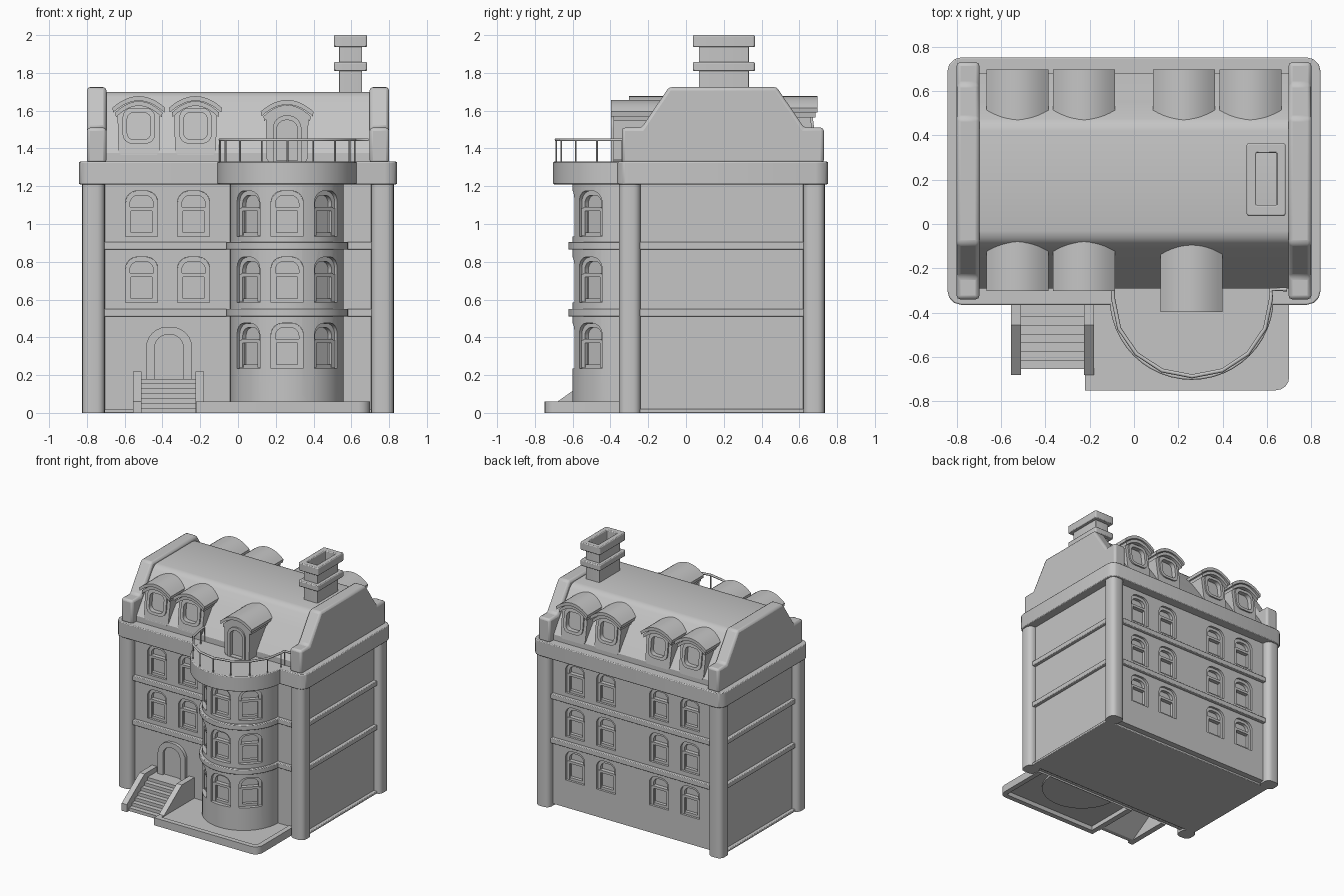
import bpy, bmesh
from math import sin, cos, pi, radians
from mathutils import Matrix, Vector

if "Cube" in bpy.data.objects:
    bpy.data.objects.remove(bpy.data.objects["Cube"])

stone = bpy.data.materials.new("plain_grey")
stone.use_nodes = True
GREY = (0.56, 0.56, 0.56, 1)
stone.diffuse_color = GREY
stone.node_tree.nodes["Principled BSDF"].inputs["Base Color"].default_value = GREY
made = []

AXES = {"x": lambda a, b, t: (t, a, b),
        "y": lambda a, b, t: (a, t, b),
        "z": lambda a, b, t: (a, b, t)}


def prism(bm, outline, axis, t0, t1, mat=Matrix(), hole=None):
    """Extrude an outline along an axis, optionally as a ring around a hole."""
    put = AXES[axis]

    def loop(pts, t):
        return [bm.verts.new(mat @ Vector(put(a, b, t))) for a, b in pts]
    n = len(outline)
    lo, hi = loop(outline, t0), loop(outline, t1)
    faces = []
    if hole:
        hlo, hhi = loop(hole, t0), loop(hole, t1)
    else:
        faces += [bm.faces.new(lo), bm.faces.new(hi)]
    for i in range(n):
        j = (i + 1) % n
        faces.append(bm.faces.new((lo[i], lo[j], hi[j], hi[i])))
        if hole:
            faces += [bm.faces.new((hlo[i], hlo[j], hhi[j], hhi[i])),
                      bm.faces.new((lo[i], lo[j], hlo[j], hlo[i])),
                      bm.faces.new((hi[i], hi[j], hhi[j], hhi[i]))]
    bmesh.ops.recalc_face_normals(bm, faces=faces)


def rect(x0, x1, y0, y1):
    return [(x0, y0), (x1, y0), (x1, y1), (x0, y1)]


def box(bm, x0, x1, y0, y1, z0, z1):
    prism(bm, rect(x0, x1, y0, y1), "z", z0, z1)


def round_rect(x0, x1, y0, y1, r, steps=4):
    pts = []
    for k, (cx, cy) in enumerate([(x1 - r, y1 - r), (x0 + r, y1 - r),
                                  (x0 + r, y0 + r), (x1 - r, y0 + r)]):
        for i in range(steps + 1):
            a = (k + i / steps) * pi / 2
            pts.append((cx + r * cos(a), cy + r * sin(a)))
    return pts


def arch(w, z0, z1, r):
    """Opening with a flat sill and rounded top corners."""
    top = round_rect(-w, w, z0, z1, r, 6)[:14]
    return top + [(-w, z0), (w, z0)]


def disc(cx, cy, r, n=48):
    return [(cx + r * cos(2 * pi * i / n), cy + r * sin(2 * pi * i / n)) for i in range(n)]


def finish(bm, name, bevel=0):
    me = bpy.data.meshes.new(name)
    bm.to_mesh(me)
    bm.free()
    me.materials.append(stone)
    ob = bpy.data.objects.new(name, me)
    bpy.context.collection.objects.link(ob)
    if bevel:
        mod = ob.modifiers.new("soft_edges", "BEVEL")
        mod.width, mod.segments = bevel, 2
    made.append(ob)
    return ob


def cut(ob, bm):
    """Carve all cutter shapes out of an object and discard the cutter."""
    cutter = finish(bm, "cutter")
    made.remove(cutter)
    cutter.hide_render = True
    mod = ob.modifiers.new("openings", "BOOLEAN")
    mod.object, mod.solver = cutter, "EXACT"
    bpy.context.view_layer.update()
    dg = bpy.context.evaluated_depsgraph_get()
    ob.data = bpy.data.meshes.new_from_object(ob.evaluated_get(dg))
    ob.modifiers.clear()
    bpy.data.objects.remove(cutter)


# Window: recess plus sash frames; local -y points out of the wall
def window(cutter, frames, mat, z):
    prism(cutter, arch(.085, z, z + .24, .06), "y", -.06, .045, mat)
    prism(frames, arch(.0845, z, z + .2395, .06), "y", .018, .044, mat,
          arch(.062, z + .02, z + .217, .045))
    prism(frames, rect(-.065, .065, z + .135, z + .155), "y", .012, .044, mat)
    for s in (-1, 1):
        prism(frames, rect(s * .068 - .012, s * .068 + .012, z + .004, z + .15),
              "y", .012, .03, mat)


FLOORS = (.235, .585, .935)
BX, BY, BR = .26, -.30, .302
WF, WB, WX = -.297, .677, .77
frames = bmesh.new()

# Main walls with window openings
bm, holes = bmesh.new(), bmesh.new()
box(bm, -WX, WX, WF, WB, .015, 1.25)
walls = finish(bm, "main_walls")
for z in FLOORS:
    for x in (-.51, -.235):
        if z > .5:
            window(holes, frames, Matrix.Translation((x, WF, 0)), z)
    for x in (-.51, -.235, .235, .51):
        window(holes, frames, Matrix.Translation((x, WB, 0)) @ Matrix.Rotation(pi, 4, "Z"), z)
cut(walls, holes)

# Round bay with its own windows
bm, holes = bmesh.new(), bmesh.new()
prism(bm, disc(BX, BY, BR), "z", .02, 1.25)
bay = finish(bm, "round_bay")
for z in FLOORS:
    for deg in (-45, 0, 45):
        m = (Matrix.Translation((BX, BY, 0)) @ Matrix.Rotation(radians(deg), 4, "Z")
             @ Matrix.Translation((0, .013 - BR, 0)))
        window(holes, frames, m, z)
cut(bay, holes)
finish(frames, "window_sashes")

# Corner pillars
bm = bmesh.new()
for x0, x1 in ((-.825, -.705), (.705, .825)):
    for y0, y1 in ((-.355, -.24), (.62, .735)):
        prism(bm, round_rect(x0, x1, y0, y1, .04), "z", 0, 1.25)
finish(bm, "corner_pillars")

# String courses around walls and bay
bm = bmesh.new()
for z in (.51, .865):
    box(bm, -.72, .72, WF - .027, WB + .027, z, z + .04)
    box(bm, -WX - .027, WX + .027, -.25, .63, z + .0005, z + .0395)
    prism(bm, disc(BX, BY, .323), "z", z - .001, z + .041)
box(bm, -WX - .027, WX + .027, -.25, .63, 0, .02)
finish(bm, "string_courses", .005)

# Cornice and balcony slab
bm = bmesh.new()
prism(bm, round_rect(-.842, .842, -.365, .752, .065, 3), "z", 1.21, 1.33)
finish(bm, "cornice", .006)
bm = bmesh.new()
prism(bm, disc(BX, -.333, .37), "z", 1.2095, 1.3305)
finish(bm, "balcony_slab", .006)

# Mansard roof
MID = .195
half = [(.485, 1.32), (.485, 1.375), (.435, 1.45), (.395, 1.505), (.355, 1.562),
        (.28, 1.672), (.258, 1.692), (.225, 1.70)]
profile = [(MID - d, z) for d, z in half] + [(MID + d, z) for d, z in reversed(half)]
bm = bmesh.new()
prism(bm, profile, "x", -.72, .72)
finish(bm, "mansard_roof")

# Gable parapets
half = [(.535, 1.32), (.535, 1.51), (.43, 1.51), (.285, 1.725)]
profile = [(MID - d, z) for d, z in half] + [(MID + d, z) for d, z in reversed(half)]
for s, side in ((-1, "right"), (1, "left")):
    bm = bmesh.new()
    prism(bm, profile, "x", s * .697, s * .80)
    finish(bm, side + "_gable", .017)

# Chimney with two collars and an open flue
bm = bmesh.new()


def chimney_ring(gx, gy, z0, z1, r):
    prism(bm, round_rect(.535 - gx, .657 + gx, .068 - gy, .333 + gy, r), "z", z0, z1,
          hole=round_rect(.551, .643, .085, .32, .004))


chimney_ring(0, 0, 1.66, 1.99, .005)
for z0, z1 in ((1.81, 1.857), (1.937, 2.0)):
    chimney_ring(.027, .032, z0, z1, .012)
finish(bm, "chimney", .01)


# Dormers with a gently leaning face under an arched roof
def vault(w, z_end, z_mid, thick):
    n = 12
    top = [(w * (2 * i / n - 1), z_mid - (z_mid - z_end) * (2 * i / n - 1) ** 2)
           for i in range(n + 1)]
    return top + [(x * .97, z - thick) for x, z in reversed(top)]


def dormer(name, x, y, turn, base, lift, depth, door):
    roof_m = Matrix.Translation((x, y, lift)) @ Matrix.Rotation(turn, 4, "Z")
    lean = 0 if door else .13
    shear = Matrix.Identity(4)
    shear[1][2], shear[1][3] = lean, -lean * base
    m = roof_m @ shear
    bm, holes = bmesh.new(), bmesh.new()
    body = vault(.113, 1.59, 1.645, .02)[:13] + [(.108, base + .02), (.095, base),
                                                 (-.095, base), (-.108, base + .02)]
    prism(bm, body, "y", 0, depth - .06, m)
    ob = finish(bm, name + "_body")
    bm = bmesh.new()
    if door:
        outer, inner = arch(.076, base, 1.595, .07), arch(.055, base + .01, 1.57, .05)
    else:
        outer = round_rect(-.086, .086, 1.425, 1.615, .05)
        inner = round_rect(-.062, .062, 1.447, 1.59, .035)
    prism(holes, inner, "y", -.05, .025, m)
    cut(ob, holes)
    prism(bm, outer, "y", -.012, .01, m, inner)
    prism(bm, vault(.125, 1.59, 1.65, .025), "y", 0, depth, roof_m)
    prism(bm, vault(.14, 1.615, 1.677, .025), "y", -.012, depth, roof_m)
    finish(bm, name + "_roof_and_trim")


for i, x in enumerate((-.525, -.225)):
    dormer(f"front_dormer_{i + 1}", x, -.291, 0, 1.365, 0, .28, False)
for i, x in enumerate((-.525, -.225, .225, .525)):
    dormer(f"back_dormer_{i + 1}", x, .685, pi, 1.365, 0, .28, False)
dormer("balcony_dormer", BX, -.385, 0, 1.345, -.02, .36, True)

# Balcony railing
pts = [(-.095, -.29)] + [(.262 + .356 * cos(pi + pi * i / 8), -.337 + .35 * sin(pi + pi * i / 8))
                         for i in range(9)] + [(.618, -.295), (.69, -.295)]
cu = bpy.data.curves.new("balcony_rail", "CURVE")
cu.dimensions, cu.bevel_depth, cu.bevel_resolution = "3D", .009, 1
sp = cu.splines.new("POLY")
sp.points.add(len(pts) - 1)
for p, (x, y) in zip(sp.points, pts):
    p.co = (x, y, 1.446, 1)
cu.materials.append(stone)
bpy.context.collection.objects.link(bpy.data.objects.new("balcony_rail", cu))
bm = bmesh.new()
for x, y in pts[:-1]:
    prism(bm, disc(x, y, .005, 6), "z", 1.32, 1.446)
finish(bm, "railing_posts")

# Front door: arched surround and recessed leaf
m = Matrix.Translation((-.365, WF, 0))
bm = bmesh.new()
prism(bm, arch(.122, .17, .455, .11), "y", -.025, .02, m, arch(.076, .17, .415, .07))
prism(bm, arch(.08, .17, .42, .07), "y", -.006, .02, m)
finish(bm, "front_door")

# Entrance steps, open underneath, and sloping side walls
bm = bmesh.new()
steps = [(-.29, .12), (-.29, .18)]
for i in range(7):
    y, z = -.42 - i * .039, .18 - i * .0257
    steps += [(y, z), (y, z - .0257)]
steps[-1] = (steps[-1][0], 0)
prism(bm, steps + [(-.62, 0), (-.43, .12)], "x", -.52, -.215)
finish(bm, "entrance_steps")
bm = bmesh.new()
cheek = [(-.29, 0), (-.29, .22), (-.455, .22), (-.68, .06), (-.68, 0)]
for x in (-.555, -.225):
    prism(bm, cheek, "x", x, x + .045)
finish(bm, "step_side_walls")


# Terrace around the bay: a raised rim and a thin floor
def terrace(d):
    r = .06 - d
    turn = [i * pi / 8 for i in range(5)]
    corner = [(.64 + r * sin(a), -.69 - r * cos(a)) for a in turn]
    return [(-.22 + d, -.29), (-.22 + d, -.75 + d)] + corner + [(.70 - d, -.29)]


bm = bmesh.new()
prism(bm, terrace(0), "z", 0, .06, hole=terrace(.04))
prism(bm, terrace(.02), "z", .035, .054)
finish(bm, "terrace")

# Smooth shading that keeps edges sharp
bpy.ops.object.select_all(action="DESELECT")
for ob in made:
    ob.select_set(True)
bpy.context.view_layer.objects.active = made[0]
bpy.ops.object.shade_smooth_by_angle(angle=radians(30))
